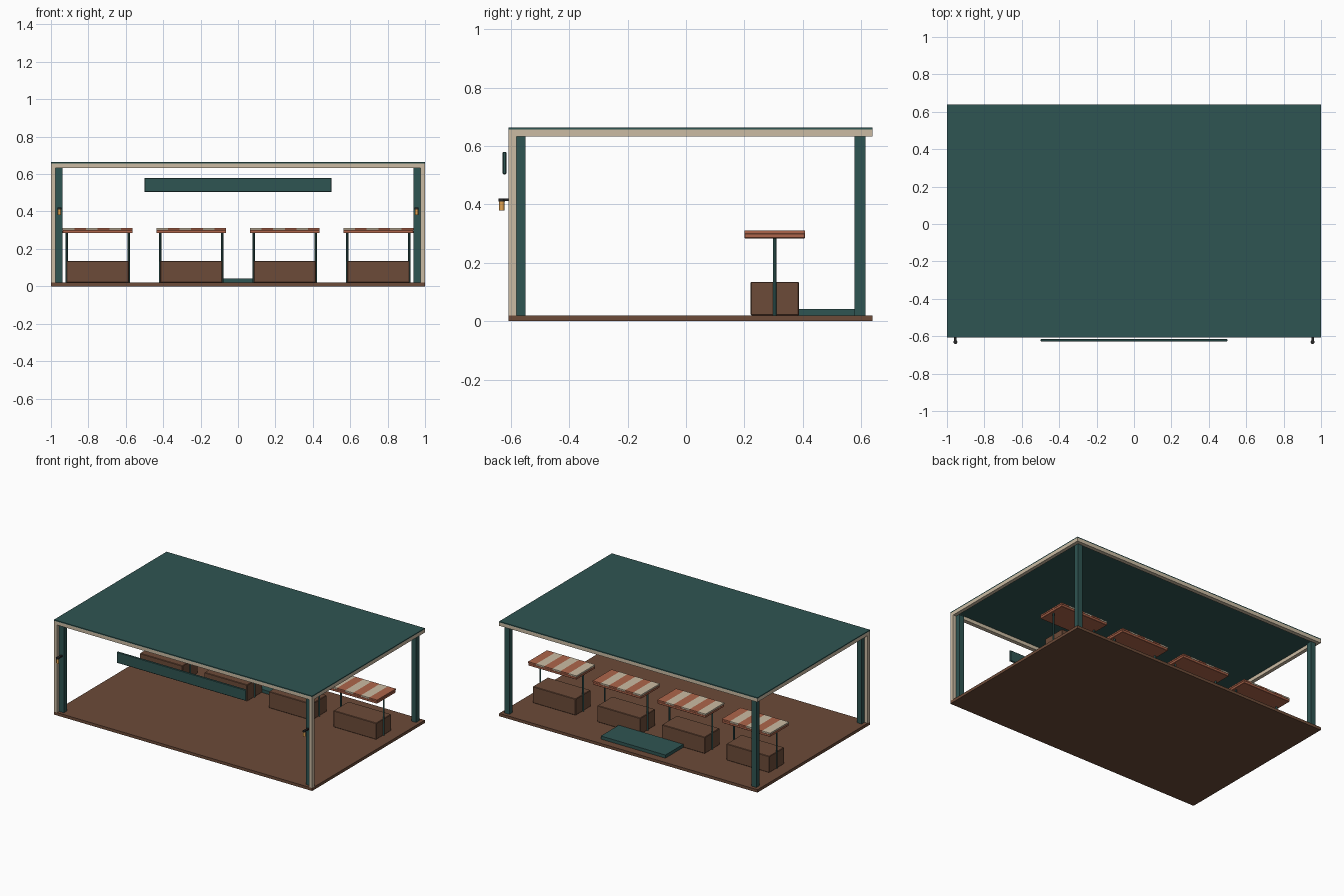
import bpy

if "Cube" in bpy.data.objects:
    bpy.data.objects.remove(bpy.data.objects["Cube"])

def mat(name, c):
    m = bpy.data.materials.new(name)
    m.diffuse_color = (*c, 1)
    m.use_nodes = True
    m.node_tree.nodes["Principled BSDF"].inputs["Base Color"].default_value = m.diffuse_color
    return m

TEAL = mat("teal", (0.028, 0.09, 0.085))
BROWN = mat("brown", (0.15, 0.07, 0.04))
CREAM = mat("cream", (0.60, 0.50, 0.37))
RED = mat("terracotta", (0.42, 0.13, 0.07))
DARK = mat("dark_metal", (0.02, 0.02, 0.02))
AMBER = mat("amber", (0.75, 0.36, 0.08))

def finish(o, name, m, bevel=0):
    o.name = name
    o.data.materials.append(m)
    if bevel:
        b = o.modifiers.new("bevel", 'BEVEL')
        b.width, b.segments = bevel, 1
    return o

def box(name, x, y, z, m, bevel=0):
    """Box from (min, max) pairs."""
    lo, hi = zip(x, y, z)
    bpy.ops.mesh.primitive_cube_add(size=1, location=[(a + b) / 2 for a, b in zip(lo, hi)])
    o = bpy.context.object
    o.scale = [b - a for a, b in zip(lo, hi)]
    bpy.ops.object.transform_apply(location=False, rotation=False, scale=True)
    return finish(o, name, m, bevel)

def rod(name, x, y, z, r, m, n=12):
    bpy.ops.mesh.primitive_cylinder_add(vertices=n, radius=r, depth=z[1] - z[0],
                                        location=(x, y, (z[0] + z[1]) / 2))
    o = finish(bpy.context.object, name, m)
    bpy.ops.object.shade_smooth_by_angle()
    return o

Y0, Y1 = -0.608, 0.638

# Floor and roof
box("floor", (-1, 1), (Y0, Y1), (0, 0.02), BROWN)
box("roof_panel", (-1, 1), (Y0, Y1), (0.657, 0.664), TEAL)

# Cream roof edge
box("front_roof_edge", (-1, 1), (Y0, Y0 + 0.028), (0.633, 0.657), CREAM)
box("back_roof_edge", (-1, 1), (Y1 - 0.028, Y1), (0.633, 0.657), CREAM)

for s, side in ((-1, "left"), (1, "right")):
    def mx(a, b):
        return tuple(sorted((s * a, s * b)))
    box(side + "_roof_edge", mx(0.975, 1), (Y0 + 0.028, Y1 - 0.028), (0.633, 0.657), CREAM)
    # Corner posts and front trim
    box(side + "_front_trim", mx(0.975, 1), (Y0, Y0 + 0.028), (0.02, 0.633), CREAM)
    box(side + "_front_post", mx(0.938, 0.975), (-0.586, -0.549), (0.02, 0.633), TEAL)
    box(side + "_back_post", mx(0.938, 0.975), (0.577, 0.614), (0.02, 0.633), TEAL)
    # Front lanterns
    box(side + "_lantern_arm", mx(0.948, 0.962), (-0.635, -0.585), (0.411, 0.420), DARK)
    rod(side + "_lantern_cap", s * 0.955, -0.631, (0.410, 0.420), 0.0105, DARK)
    rod(side + "_lantern_glass", s * 0.955, -0.631, (0.380, 0.410), 0.009, AMBER)

# Blank front board
box("front_board", (-0.5, 0.5), (-0.628, -0.615), (0.503, 0.58), TEAL, 0.003)

# Low platform behind the stalls
box("back_step", (-0.25, 0.25), (0.385, 0.585), (0.02, 0.042), TEAL)

# Market stalls
CY = 0.304
for i in range(4):
    cx = -0.75 + 0.5 * i
    n = f"stall_{i + 1}_"
    box(n + "crate", (cx - 0.166, cx + 0.166), (CY - 0.083, CY + 0.083), (0.02, 0.135), BROWN, 0.003)
    for s in (-1, 1):
        rod(n + "leg", cx + s * 0.166, CY, (0.02, 0.286), 0.006, TEAL)
    box(n + "canopy", (cx - 0.187, cx + 0.187), (CY - 0.104, CY + 0.104), (0.284, 0.301), RED, 0.002)
    w = 0.374 / 6
    for k in range(6):
        x = cx - 0.187 + k * w
        box(n + "stripe", (x, x + w), (CY - 0.104, CY + 0.104), (0.301, 0.311),
            RED if k % 2 else CREAM)
